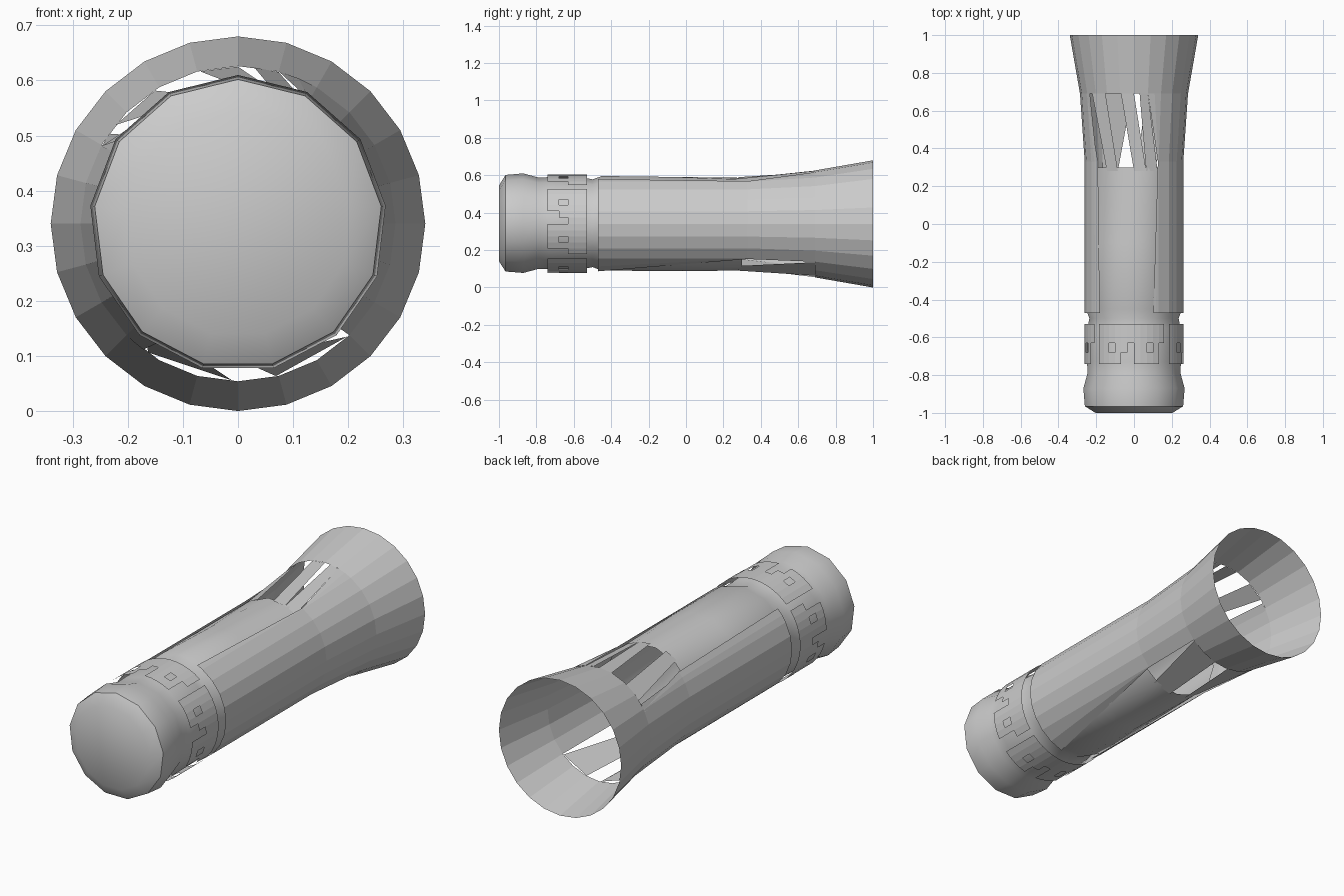
import bpy, bmesh, math

if "Cube" in bpy.data.objects:
    bpy.data.objects.remove(bpy.data.objects["Cube"])

CZ = 0.34  # height of the long axis


def pt(r, deg, y):
    a = math.radians(deg)
    return (r * math.cos(a), y, CZ + r * math.sin(a))


def sheet(name, rows, smooth=0, skip=(), cap=False):
    """Skin a grid of rows; each row is a list of points."""
    bm = bmesh.new()
    grid = [[bm.verts.new(p) for p in row] for row in rows]
    for i in range(len(grid) - 1):
        for j in range(len(grid[0]) - 1):
            if (i, j) not in skip:
                bm.faces.new((grid[i][j], grid[i][j + 1],
                              grid[i + 1][j + 1], grid[i + 1][j]))
    if cap:
        bm.faces.new(grid[0][:-1])
    bmesh.ops.remove_doubles(bm, verts=bm.verts, dist=0.0005)
    bmesh.ops.recalc_face_normals(bm, faces=bm.faces)
    # open sheets: make normals point away from the axis
    f = max(bm.faces, key=lambda f: f.calc_area() if not cap or len(f.verts) == 4 else 0)
    c = f.calc_center_median()
    if f.normal.x * c.x + f.normal.z * (c.z - CZ) < 0:
        bmesh.ops.reverse_faces(bm, faces=bm.faces)
    me = bpy.data.meshes.new(name)
    bm.to_mesh(me)
    bm.free()
    ob = bpy.data.objects.new(name, me)
    bpy.context.collection.objects.link(ob)
    if smooth:
        bpy.context.view_layer.objects.active = ob
        ob.select_set(True)
        bpy.ops.object.shade_smooth_by_angle(angle=math.radians(smooth))
        ob.select_set(False)
    return ob


def ring(r, y, n, twist=0):
    return [pt(r, 90 + twist + 360 * j / n, y) for j in range(n + 1)]


# Flared mouth, open at the back
sheet("flared_mouth", [ring(0.286, 0.69, 24), ring(0.34, 1.0, 24)])


# Outer shell panels with slanted edges
def panel(name, fixed, stations):
    rows = []
    for y, r, a0, a1 in stations:
        s, e = fixed[0], fixed[-1]
        angs = [a0, (a0 + s) / 2] + fixed + [(a1 + e) / 2, a1]
        rows.append([pt(r, a, y) for a in angs])
    sheet(name, rows)


panel("right_shell", list(range(-45, 61, 15)),
      [(-0.47, 0.261, -76, 67), (0.33, 0.261, -46, 61), (0.69, 0.286, -45, 75)])
panel("left_shell", list(range(150, 226, 15)),
      [(-0.47, 0.261, 134, 242), (0.33, 0.261, 137, 236), (0.69, 0.286, 151, 233)])

# Smooth inner core with rounded front head
profile = [(-1.0, 0.205, 0), (-0.965, 0.262, 0), (-0.87, 0.27, 0), (-0.79, 0.248, 0),
           (-0.73, 0.25, 0), (-0.55, 0.248, 0), (-0.50, 0.238, 0), (-0.45, 0.256, 0),
           (-0.1, 0.254, -8), (0.3, 0.25, -18)]
sheet("inner_core", [ring(r, y, 13, t) for y, r, t in profile], 50, cap=True)

# Fingers that bridge the core and the mouth
fingers = [((110, 125), (122, 141)), ((75, 90), (90, 104)), ((60, 75), (75, 84)),
           ((140, 150), (145, 153)), ((228, 250), (235, 268)), ((272, 296), (284, 314))]
for k, (b, e) in enumerate(fingers):
    sheet(f"finger_{k}", [[pt(0.25, a, 0.28) for a in b],
                          [pt(0.285, a, 0.69) for a in e]])

# Notched collar behind the head
cols, ys = 48, [-0.74, -0.68, -0.63, -0.53]
skip = set()
for k in range(8):
    j = k * 6
    skip |= {(0, j), (1, j), (0, j + 1), (1, j + 3)}
    if k % 2:
        skip |= {(2, j), (1, j + 1)}
sheet("notched_collar", [ring(0.263, y, cols) for y in ys], skip=skip)
